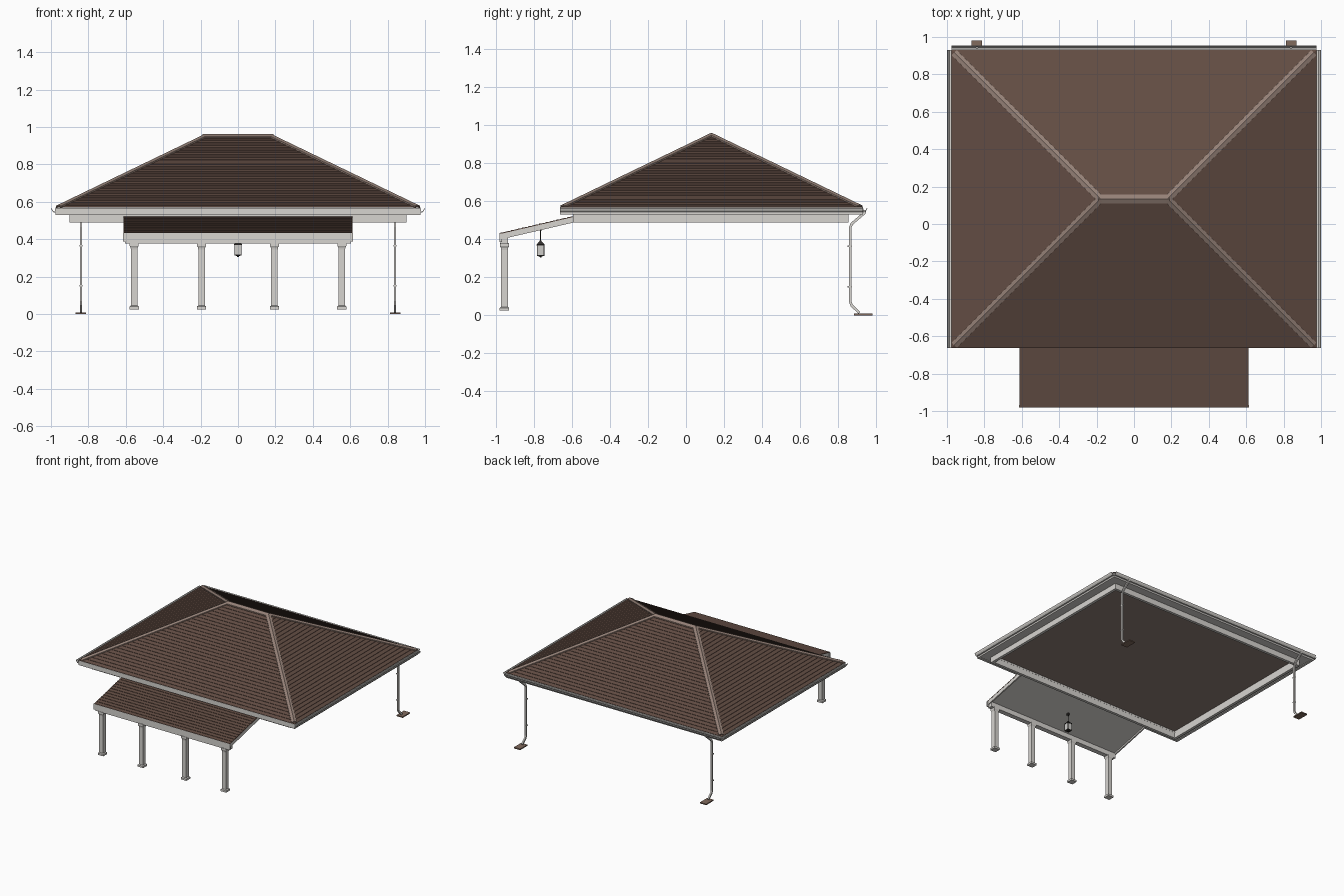
import bpy, bmesh
from mathutils import Vector

cube = bpy.data.objects.get("Cube")
if cube:
    bpy.data.objects.remove(cube, do_unlink=True)


def material(name, rgb):
    m = bpy.data.materials.new(name)
    m.use_nodes = True
    m.diffuse_color = (*rgb, 1)
    m.node_tree.nodes["Principled BSDF"].inputs["Base Color"].default_value = (*rgb, 1)
    return m


SHINGLE = material("brown shingle", (0.122, 0.073, 0.056))
CAP = material("light brown cap", (0.3, 0.22, 0.185))
CEILING = material("ceiling brown", (0.28, 0.215, 0.185))
TRIM = material("light trim", (0.68, 0.66, 0.63))
CLAY = material("clay", (0.22, 0.145, 0.11))
METAL = material("dark metal", (0.03, 0.027, 0.025))
GLASS = material("pale glass", (0.62, 0.61, 0.59))


def finish(name, bm, mat):
    bmesh.ops.recalc_face_normals(bm, faces=bm.faces)
    me = bpy.data.meshes.new(name)
    bm.to_mesh(me)
    bm.free()
    me.materials.append(mat)
    ob = bpy.data.objects.new(name, me)
    bpy.context.collection.objects.link(ob)
    return ob


def loft(name, rings, mat):
    """Skin a list of matching point loops and close both ends."""
    bm = bmesh.new()
    loops = [[bm.verts.new(p) for p in ring] for ring in rings]
    n = len(loops[0])
    for a, b in zip(loops, loops[1:]):
        for i in range(n):
            j = (i + 1) % n
            bm.faces.new((a[i], a[j], b[j], b[i]))
    bm.faces.new(loops[0][::-1])
    bm.faces.new(loops[-1])
    return finish(name, bm, mat)


def rect(x0, x1, y0, y1, z):
    return [(x0, y0, z), (x1, y0, z), (x1, y1, z), (x0, y1, z)]


def box(name, x0, x1, y0, y1, z0, z1, mat):
    return loft(name, [rect(x0, x1, y0, y1, z) for z in (z0, z1)], mat)


def stack(name, x, y, steps, mat):
    """Square sections of given height and half width."""
    return loft(name, [rect(x - h, x + h, y - h, y + h, z) for z, h in steps], mat)


def sweep(name, profile, path, mat, side=None):
    """Carry a (side, up) profile along a path."""
    pts = [Vector(p) for p in path]
    rings = []
    for i, p in enumerate(pts):
        t = (pts[min(i + 1, len(pts) - 1)] - pts[max(i - 1, 0)]).normalized()
        s = Vector(side) if side else t.cross(Vector((0, 0, 1))).normalized()
        u = s.cross(t)
        rings.append([p + s * a + u * b for a, b in profile])
    return loft(name, rings, mat)


def frame(name, x0, x1, y0, y1, z0, z1, t, mat):
    """Rectangular ring of wall thickness t."""
    bm = bmesh.new()
    loops = [[bm.verts.new(p) for p in rect(x0 + d, x1 - d, y0 + d, y1 - d, z)]
             for d, z in ((0, z0), (0, z1), (t, z1), (t, z0))]
    for a, b in zip(loops, loops[1:] + loops[:1]):
        for i in range(4):
            j = (i + 1) % 4
            bm.faces.new((a[i], a[j], b[j], b[i]))
    return finish(name, bm, mat)


# Main hip roof in thin overlapping shingle courses
HX, Y0, Y1 = 0.975, -0.662, 0.93
EAVE, PEAK, RUN = 0.568, 0.952, 0.796
MID = (Y0 + Y1) / 2
SLOPE = (PEAK - EAVE) / RUN
COURSES, LIP = 30, 0.0025


def roof_ring(d, lift):
    return rect(-HX + d, HX - d, Y0 + d, Y1 - d, EAVE + d * SLOPE + lift)


rings = []
for k in range(COURSES):
    rings += [roof_ring(RUN * k / COURSES, 0), roof_ring(RUN * k / COURSES, LIP)]
rings.append(roof_ring(RUN - 0.001, 0))
loft("main_roof", rings, SHINGLE)

# Folded caps on hips and ridge
RX = HX - RUN


def cap_profile(w, drop):
    return [(-w, -drop - 0.004), (-w, 0.009 - drop), (0, 0.009),
            (w, 0.009 - drop), (w, -drop - 0.004), (0, -0.004)]


for sx, lr in ((1, "left"), (-1, "right")):
    for yc, sy, fb in ((Y0, 1, "front"), (Y1, -1, "back")):
        sweep(f"{fb}_{lr}_hip_cap", cap_profile(0.02, 0.007),
              [(sx * (HX - 0.015), yc + sy * 0.015, EAVE + 0.015 * SLOPE),
               (sx * RX, MID, PEAK)], CAP)
sweep("ridge_cap", cap_profile(0.025, 0.012),
      [(-RX - 0.01, MID, PEAK), (RX + 0.01, MID, PEAK)], CAP)

# Eaves: fascia, soffit, wall beam and raised ceiling
frame("fascia", -HX, HX, Y0, Y1, 0.53, 0.567, 0.02, TRIM)
frame("soffit", -HX + 0.02, HX - 0.02, Y0 + 0.02, Y1 - 0.02, 0.535, 0.54, 0.07, TRIM)
frame("wall_beam", -0.9, 0.9, -0.595, 0.855, 0.49, 0.556, 0.022, TRIM)
box("ceiling", -0.885, 0.885, -0.58, 0.84, 0.548, 0.556, CEILING)

# Open gutters on both sides and the back
GUTTER = [(0, 0.014), (0, -0.006), (0.012, -0.006), (0.02, 0.004), (0.025, 0.016),
          (0.021, 0.016), (0.017, 0.006), (0.011, -0.002), (0.004, -0.002), (0.004, 0.014)]
GZ = 0.549
sweep("left_gutter", GUTTER, [(HX, Y0, GZ), (HX, Y1, GZ)], TRIM)
sweep("right_gutter", GUTTER, [(-HX, Y1, GZ), (-HX, Y0, GZ)], TRIM)
sweep("back_gutter", GUTTER, [(HX, Y1, GZ), (-HX, Y1, GZ)], TRIM)

# Downspouts with straps and splash pads
TUBE = [(-0.006, -0.007), (0.006, -0.007), (0.006, 0.007), (-0.006, 0.007)]
for x, lr in ((0.84, "left"), (-0.84, "right")):
    sweep(f"{lr}_downspout", TUBE,
          [(x, 0.942, 0.555), (x, 0.94, 0.54), (x, 0.872, 0.482), (x, 0.865, 0.465),
           (x, 0.865, 0.07), (x, 0.872, 0.052), (x, 0.912, 0.014)], TRIM, (1, 0, 0))
    for z in (0.15, 0.365):
        box(f"{lr}_strap", x - 0.008, x + 0.008, 0.85, 0.874, z - 0.004, z + 0.004, TRIM)
    box(f"{lr}_splash_pad", x - 0.028, x + 0.028, 0.885, 0.98, 0, 0.009, CLAY)

# Porch roof: thin stepped slab laid over a soffit and rake boards
PX, PF, PB, PZ0, PZ1 = 0.613, -0.98, -0.595, 0.432, 0.521


def slope_prism(name, x0, x1, outline, mat):
    return loft(name, [[(x, y, z) for y, z in outline] for x in (x0, x1)], mat)


def slope_board(name, x0, x1, low, high, mat):
    """Sloped slab between two depths below the porch roof line."""
    slope_prism(name, x0, x1, [(PB, PZ1 - low), (PF, PZ0 - low),
                               (PF, PZ0 - high), (PB, PZ1 - high)], mat)


ROWS = 13
outline = [(PB, PZ1 - 0.004), (PF, PZ0 - 0.004)]
for k in range(ROWS):
    y, z = PF + (PB - PF) * k / ROWS, PZ0 + (PZ1 - PZ0) * k / ROWS
    outline += [(y, z), (y, z + LIP)]
outline.append((PB, PZ1))
slope_prism("porch_roof", -PX, PX, outline, SHINGLE)
slope_board("porch_soffit", -PX + 0.012, PX - 0.012, 0.02, 0.005, TRIM)
for s, lr in ((1, "left"), (-1, "right")):
    slope_board(f"{lr}_rake_board", s * (PX - 0.012), s * (PX - 0.001), 0.033, 0.004, TRIM)
box("porch_fascia", -0.616, 0.616, -0.981, -0.968, 0.387, 0.432, TRIM)
box("porch_beam", -0.605, 0.605, -0.975, -0.936, 0.376, 0.415, TRIM)

# Porch columns with base and flared capital
COLUMN = [(0.025, 0.025), (0.04, 0.025), (0.045, 0.0175), (0.345, 0.0175),
          (0.355, 0.019), (0.364, 0.024), (0.38, 0.024)]
for x in (-0.555, -0.195, 0.195, 0.555):
    stack("porch_column", x, -0.955, COLUMN, TRIM)

# Hanging lantern
LY = -0.765
stack("lantern_rod", 0, LY, [(0.38, 0.002), (0.47, 0.002)], METAL)
stack("lantern_mount", 0, LY, [(0.446, 0.008), (0.462, 0.008)], METAL)
stack("lantern_cap", 0, LY, [(0.368, 0.021), (0.373, 0.021), (0.39, 0.006), (0.395, 0.004)], METAL)
stack("lantern_glass", 0, LY, [(0.316, 0.019), (0.369, 0.019)], GLASS)
stack("lantern_base", 0, LY, [(0.305, 0.004), (0.311, 0.006), (0.312, 0.02), (0.317, 0.02)], METAL)
for sx in (-1, 1):
    for sy in (-1, 1):
        stack("lantern_post", sx * 0.018, LY + sy * 0.018, [(0.314, 0.0018), (0.37, 0.0018)], METAL)
